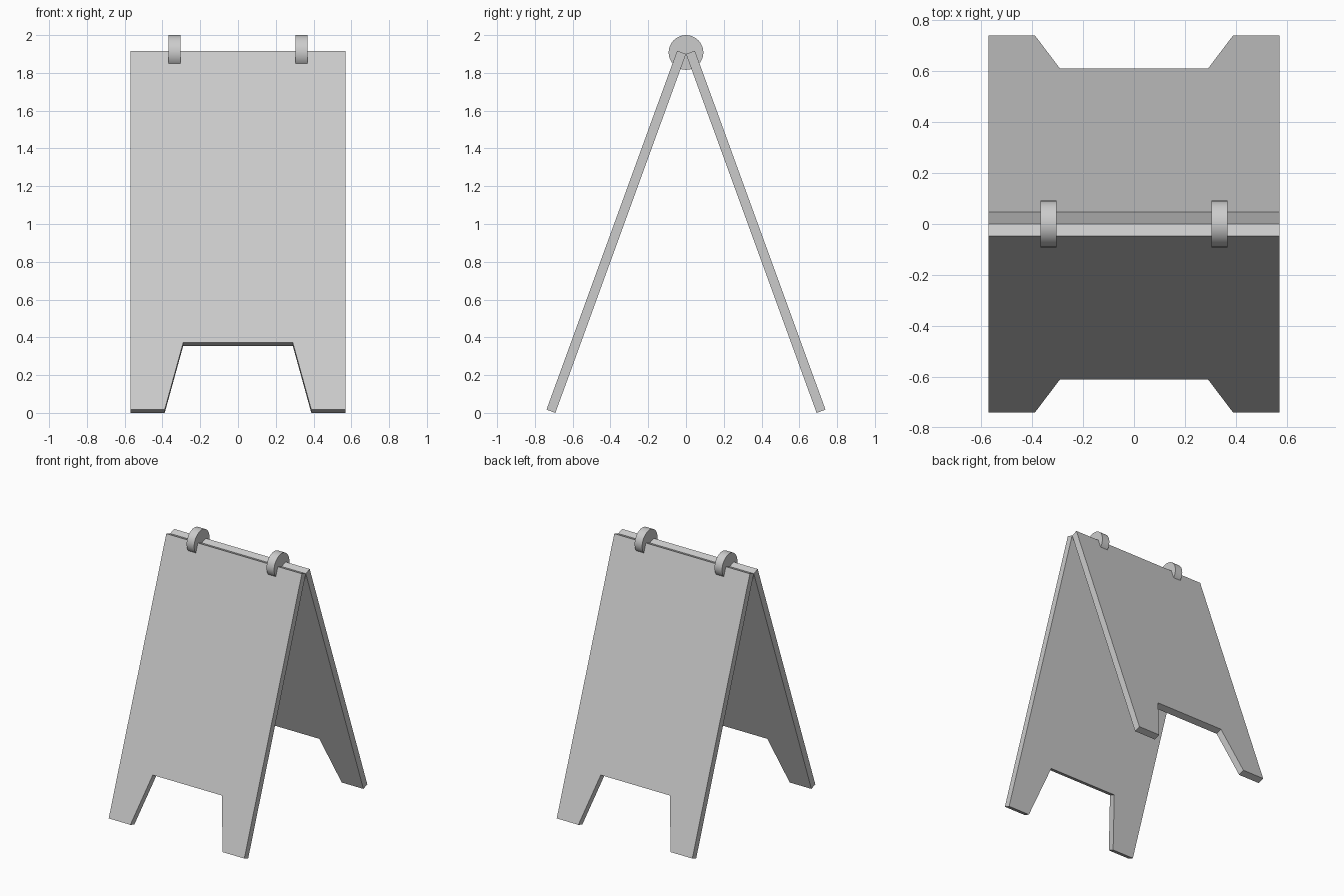
import bpy, bmesh
from math import sin, cos, radians, pi
from mathutils import Vector

if "Cube" in bpy.data.objects:
    bpy.data.objects.remove(bpy.data.objects["Cube"])

TILT = radians(20)      # lean of each board from vertical
APEX = 1.90             # height where the inner faces meet
THICK = 0.05
LENGTH = APEX / cos(TILT)
NOTCH = (APEX - 0.355) / cos(TILT)

# Half outline of a board: (x, distance down the slope)
HALF = [(0.57, 0), (0.57, LENGTH), (0.388, LENGTH), (0.29, NOTCH)]
OUTLINE = HALF + [(-x, d) for x, d in reversed(HALF)]


def board(name, side):
    """Sloping board with a cut-out between its two feet."""
    bm = bmesh.new()
    verts = [bm.verts.new((x, side * d * sin(TILT), APEX - d * cos(TILT)))
             for x, d in OUTLINE]
    face = bm.faces.new(verts)
    ext = bmesh.ops.extrude_face_region(bm, geom=[face])
    moved = [v for v in ext["geom"] if isinstance(v, bmesh.types.BMVert)]
    offset = Vector((0, side * cos(TILT), sin(TILT))) * THICK
    bmesh.ops.translate(bm, verts=moved, vec=offset)
    bmesh.ops.recalc_face_normals(bm, faces=bm.faces)
    mesh = bpy.data.meshes.new(name)
    bm.to_mesh(mesh)
    bm.free()
    bpy.context.collection.objects.link(bpy.data.objects.new(name, mesh))


def hinge(name, x):
    """Round hinge disc joining the boards."""
    bpy.ops.mesh.primitive_cylinder_add(vertices=32, radius=0.092, depth=0.063,
                                        location=(x, 0, 1.908),
                                        rotation=(0, pi / 2, 0))
    bpy.context.object.name = name
    bpy.ops.object.shade_smooth_by_angle(angle=radians(30))


# Boards
board("front_board", -1)
board("back_board", 1)

# Hinges
hinge("left_hinge", -0.336)
hinge("right_hinge", 0.336)
